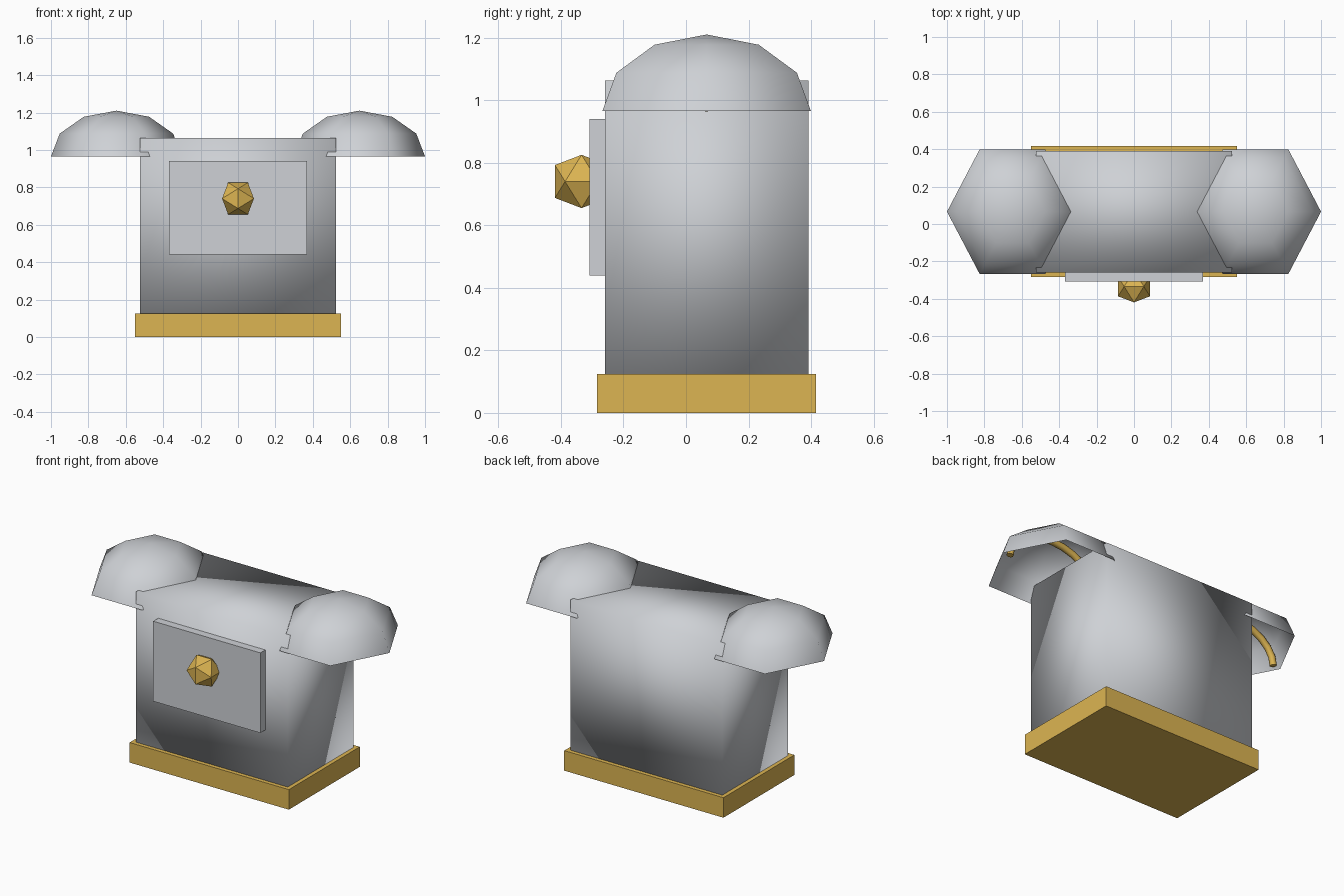
import bpy, bmesh, math
from mathutils import Vector

if "Cube" in bpy.data.objects:
    bpy.data.objects.remove(bpy.data.objects["Cube"])


def material(name, rgb):
    m = bpy.data.materials.new(name)
    m.diffuse_color = (*rgb, 1)
    m.use_nodes = True
    m.node_tree.nodes["Principled BSDF"].inputs["Base Color"].default_value = m.diffuse_color
    return m


STEEL = material("pale steel grey", (0.62, 0.64, 0.67))
GOLD = material("warm gold", (0.72, 0.46, 0.085))
MID_Y = 0.066


def finish(name, bm, mat, smooth=False):
    bmesh.ops.recalc_face_normals(bm, faces=bm.faces)
    for f in bm.faces:
        f.smooth = smooth
    me = bpy.data.meshes.new(name)
    bm.to_mesh(me)
    bm.free()
    me.materials.append(mat)
    ob = bpy.data.objects.new(name, me)
    bpy.context.collection.objects.link(ob)
    return ob


def box(name, lo, hi, mat, smooth=False):
    bm = bmesh.new()
    bmesh.ops.create_cube(bm, size=1)
    lo, hi = Vector(lo), Vector(hi)
    for v in bm.verts:
        v.co = (lo + hi) / 2 + v.co * (hi - lo)
    return finish(name, bm, mat, smooth)


def dome(name, x, mat):
    """Open six-sided half dome with its corners pointing along x."""
    bm = bmesh.new()
    rings = []
    for k in range(3):
        e = math.radians(30 * k)
        rings.append([bm.verts.new((x + 0.35 * math.cos(e) * math.cos(i * math.pi / 3),
                                    MID_Y + 0.385 * math.cos(e) * math.sin(i * math.pi / 3),
                                    0.965 + 0.245 * math.sin(e))) for i in range(6)])
    top = bm.verts.new((x, MID_Y, 1.21))
    for i in range(6):
        j = (i + 1) % 6
        for a, b in zip(rings, rings[1:]):
            bm.faces.new((a[i], a[j], b[j], b[i]))
        bm.faces.new((rings[-1][i], rings[-1][j], top))
    ob = finish(name, bm, mat, True)
    # open shell: make sure the outside faces up
    if sum(p.normal.z for p in ob.data.polygons) < 0:
        ob.data.flip_normals()
    return ob


def rib(name, x, mat):
    """Arched tube just under a dome."""
    cu = bpy.data.curves.new(name, "CURVE")
    cu.dimensions = "3D"
    cu.bevel_depth = 0.02
    cu.bevel_resolution = 2
    cu.use_fill_caps = True
    n = 12
    sp = cu.splines.new("POLY")
    sp.points.add(n)
    for i, p in enumerate(sp.points):
        a = math.pi * i / n
        p.co = (x + 0.3 * math.cos(a), MID_Y, 0.968 + 0.2 * math.sin(a), 1)
    cu.materials.append(mat)
    ob = bpy.data.objects.new(name, cu)
    bpy.context.collection.objects.link(ob)
    bpy.ops.object.select_all(action="DESELECT")
    ob.select_set(True)
    bpy.context.view_layer.objects.active = ob
    bpy.ops.object.convert(target="MESH")


# Base, softly shaded body and front plate
box("base", (-0.55, -0.284, 0), (0.55, 0.416, 0.125), GOLD)
box("body", (-0.525, -0.259, 0.12), (0.525, 0.391, 1.063), STEEL, True)
box("front_plate", (-0.37, -0.308, 0.44), (0.37, -0.256, 0.94), STEEL)

# Faceted knob: twenty-sided solid with an edge on top
bm = bmesh.new()
g, s = (1 + 5 ** 0.5) / 2, 0.0526
for p in (-1, 1):
    for q in (-g, g):
        for c in ((p, 0, q), (0, q, p), (q, p, 0)):
            bm.verts.new(Vector((0, -0.334, 0.74)) + Vector(c) * s)
bmesh.ops.convex_hull(bm, input=bm.verts)
finish("knob", bm, GOLD)

# Shoulder domes with a rib inside each
for side, x in (("left", -0.65), ("right", 0.65)):
    dome("dome_" + side, x, STEEL)
    rib("rib_" + side, x, GOLD)
